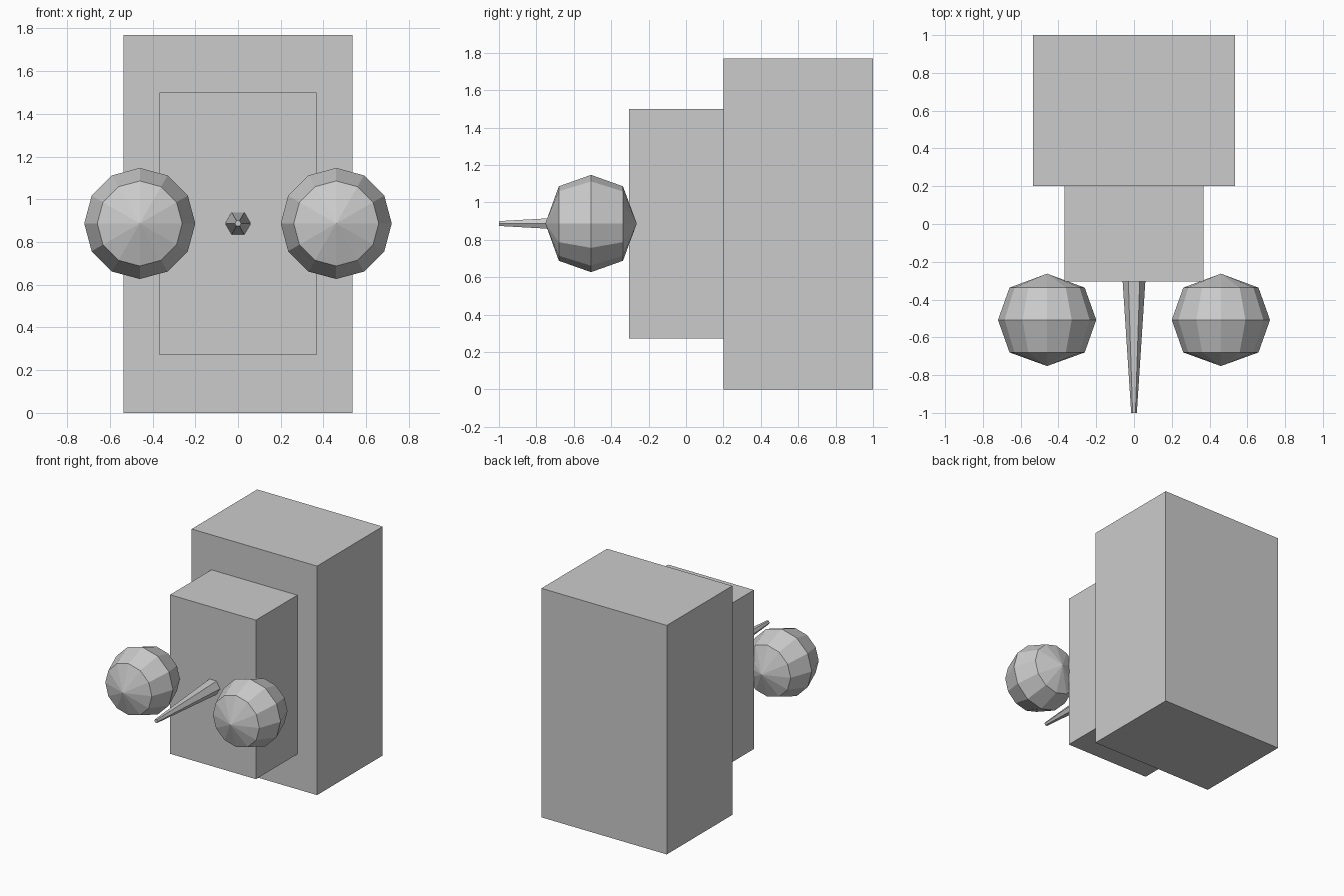
import bpy, bmesh
from math import cos, sin, tau

if "Cube" in bpy.data.objects:
    bpy.data.objects.remove(bpy.data.objects["Cube"])

MID_Z = 0.887


def finish(name, bm):
    bmesh.ops.recalc_face_normals(bm, faces=bm.faces)
    mesh = bpy.data.meshes.new(name)
    bm.to_mesh(mesh)
    bm.free()
    ob = bpy.data.objects.new(name, mesh)
    bpy.context.collection.objects.link(ob)
    return ob


def box(name, half_x, y0, y1, z0, z1):
    bm = bmesh.new()
    bmesh.ops.create_cube(bm, size=1)
    for v in bm.verts:
        v.co = (v.co.x * 2 * half_x,
                (y0 + y1) / 2 + v.co.y * (y1 - y0),
                (z0 + z1) / 2 + v.co.z * (z1 - z0))
    return finish(name, bm)


def lathe_y(name, x, profile, sides, pointed):
    """Rings of (radius, y) around a y-axis line; pointed ends or flat caps."""
    bm = bmesh.new()
    rings = [[bm.verts.new((x + r * cos(tau * i / sides), y,
                            MID_Z + r * sin(tau * i / sides)))
              for i in range(sides)] for r, y in profile if r > 0]
    for a, b in zip(rings, rings[1:]):
        for i in range(sides):
            j = (i + 1) % sides
            bm.faces.new((a[i], a[j], b[j], b[i]))
    for ring, (r, y) in ((rings[0], profile[0]), (rings[-1], profile[-1])):
        if pointed:
            pole = bm.verts.new((x, y, MID_Z))
            for i in range(sides):
                bm.faces.new((ring[i], ring[(i + 1) % sides], pole))
        else:
            bm.faces.new(ring)
    return finish(name, bm)


# Large rear block and smaller front block
box("rear_block", 0.536, 0.2, 1.0, 0.0, 1.77)
box("front_block", 0.367, -0.305, 0.2, 0.271, 1.50)

# Low-poly balls on either side of the front
ball = [(0, -0.752), (0.199, -0.68), (0.26, -0.508), (0.199, -0.337), (0, -0.263)]
for side, x in (("left", -0.46), ("right", 0.46)):
    lathe_y(side + "_ball", x, ball, 12, True)

# Tapered six-sided spike
lathe_y("spike", 0, [(0.06, -0.305), (0.015, -1.0)], 6, False)
